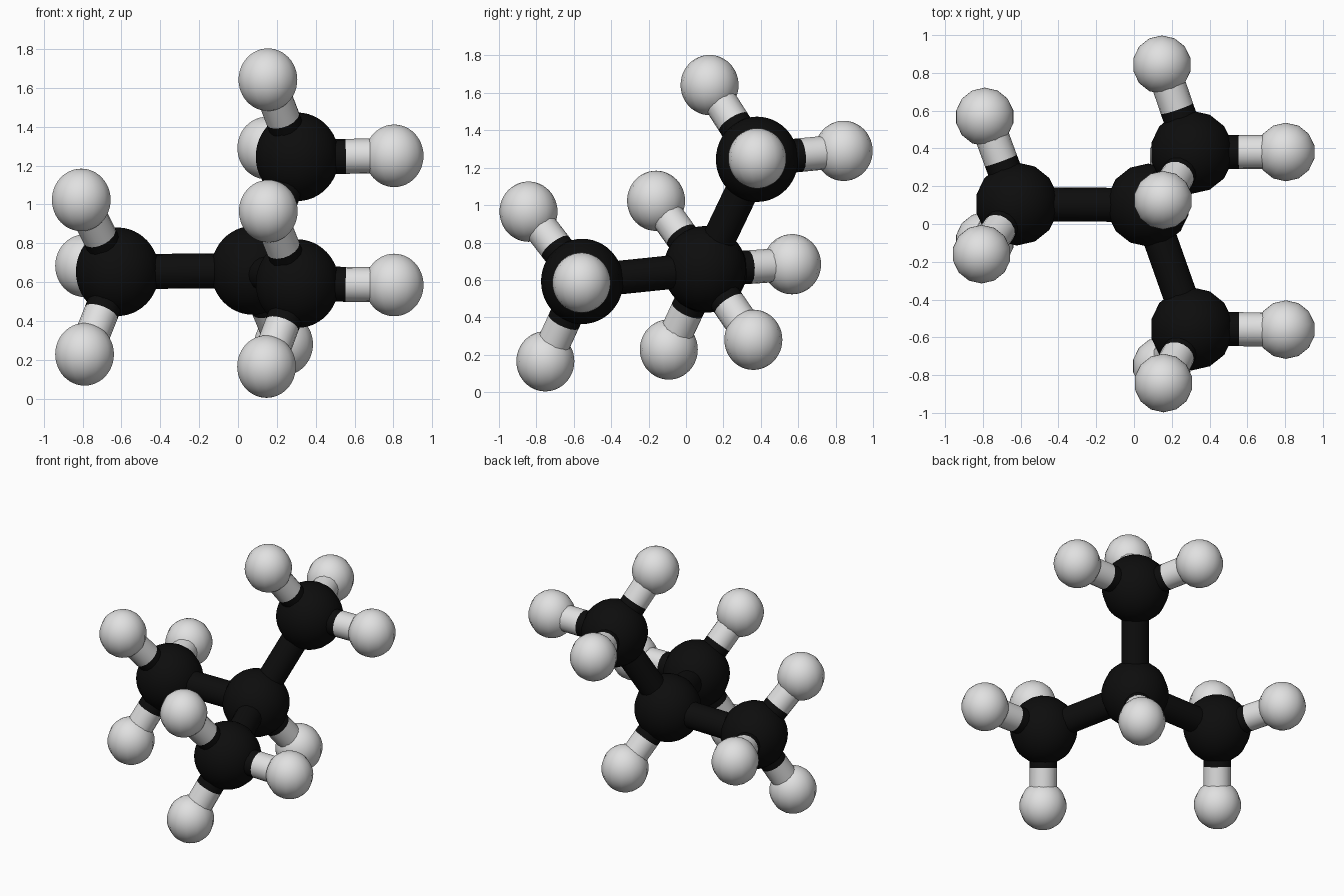
import bpy
from mathutils import Vector

if "Cube" in bpy.data.objects:
    bpy.data.objects.remove(bpy.data.objects["Cube"])


def material(name, v):
    m = bpy.data.materials.new(name)
    m.diffuse_color = (v, v, v, 1)
    m.use_nodes = True
    m.node_tree.nodes["Principled BSDF"].inputs["Base Color"].default_value = m.diffuse_color
    return m


BLACK = material("carbon black", 0.004)
PALE = material("hydrogen pale grey", 0.75)

# carbon centres: the core, then three outer carbons bonded to it
CARBONS = {
    "core": (0.075, 0.10, 0.66),
    "left": (-0.62, 0.106, 0.653),
    "upper": (0.306, 0.38, 1.245),
    "front": (0.306, -0.555, 0.592),
}
# hydrogen centres, grouped by the carbon that holds them
HYDROGENS = {
    "core": [(0.235, 0.36, 0.28)],
    "left": [(-0.807, -0.16, 1.023), (-0.79, 0.567, 0.684), (-0.79, -0.092, 0.228)],
    "upper": [(0.154, 0.126, 1.642), (0.804, 0.381, 1.25), (0.148, 0.843, 1.29)],
    "front": [(0.156, -0.842, 0.965), (0.804, -0.559, 0.585), (0.147, -0.752, 0.165)],
}
BOND_R = 0.09


def finish(name, mat, angle):
    ob = bpy.context.object
    ob.name = name
    ob.data.materials.append(mat)
    bpy.ops.object.shade_smooth_by_angle(angle=angle)
    return ob


def atom(name, pos, wide, tall, mat):
    bpy.ops.mesh.primitive_uv_sphere_add(segments=14, ring_count=24, radius=1, location=pos)
    ob = finish(name, mat, 0.8)
    ob.scale = (wide, wide, tall)


def rod(name, a, b, mat):
    a, b = Vector(a), Vector(b)
    d = b - a
    bpy.ops.mesh.primitive_cylinder_add(vertices=16, radius=BOND_R, depth=d.length,
                                        location=(a + b) / 2)
    ob = finish(name, mat, 0.8)
    ob.rotation_euler = d.to_track_quat('Z', 'Y').to_euler()


for key, c in CARBONS.items():
    atom(f"{key}_carbon", c, 0.220, 0.228, BLACK)
    # black bond to the core
    if key != "core":
        rod(f"{key}_carbon_bond", CARBONS["core"], c, BLACK)
    # hydrogens, each on a bond that changes colour halfway
    for i, h in enumerate(HYDROGENS[key], 1):
        mid = (Vector(c) + Vector(h)) / 2
        atom(f"{key}_hydrogen_{i}", h, 0.155, 0.161, PALE)
        rod(f"{key}_bond_dark_{i}", c, mid, BLACK)
        rod(f"{key}_bond_pale_{i}", mid, h, PALE)
